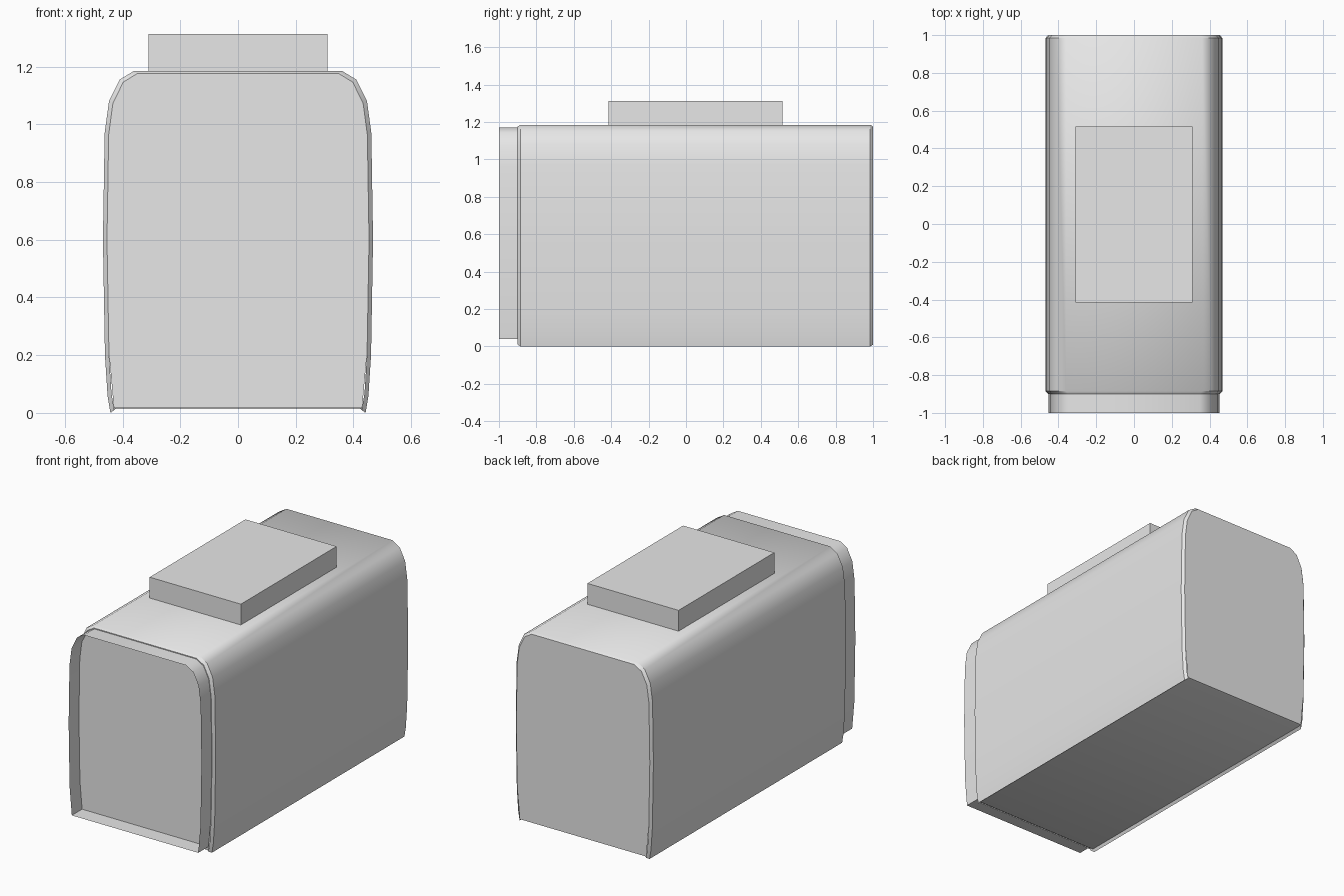
import bpy, bmesh

cube = bpy.data.objects.get("Cube")
if cube:
    bpy.data.objects.remove(cube, do_unlink=True)

# One plain grey for everything
grey = bpy.data.materials.new("light_grey")
grey.use_nodes = True
COLOUR = (0.8, 0.8, 0.8, 1)
grey.diffuse_color = COLOUR
grey.node_tree.nodes["Principled BSDF"].inputs["Base Color"].default_value = COLOUR

MID = 0.6  # height the cross-sections are scaled about

# Right half of the cross-section, from the lower lip up to the rounded shoulder
HALF = [(0.43, 0.015), (0.442, 0.0), (0.452, 0.06), (0.461, 0.2), (0.468, 0.6),
        (0.462, 0.97), (0.447, 1.08), (0.41, 1.155), (0.36, 1.185)]


def mirrored(half):
    return half + [(-x, z) for x, z in reversed(half)]


def scaled(half, sx, sz):
    return [(x * sx, MID + (z - MID) * sz) for x, z in half]


def finish(name, bm, smooth=True):
    mesh = bpy.data.meshes.new(name)
    bm.to_mesh(mesh)
    bm.free()
    mesh.materials.append(grey)
    obj = bpy.data.objects.new(name, mesh)
    bpy.context.collection.objects.link(obj)
    if smooth:
        bpy.ops.object.select_all(action='DESELECT')
        obj.select_set(True)
        bpy.context.view_layer.objects.active = obj
        bpy.ops.object.shade_smooth_by_angle(angle=0.6)
    return obj


def tube(name, rings):
    """Open skin through (y, half profile) rings, running front to back."""
    bm = bmesh.new()
    loops = [[bm.verts.new((x, y, z)) for x, z in mirrored(half)] for y, half in rings]
    for a, b in zip(loops, loops[1:]):
        for i in range(len(a)):
            j = (i + 1) % len(a)
            bm.faces.new((a[i], b[i], b[j], a[j]))
    return finish(name, bm)


def panel(name, y, half, facing_front):
    bm = bmesh.new()
    verts = [bm.verts.new((x, y, z)) for x, z in mirrored(half)]
    bm.faces.new(verts if facing_front else verts[::-1])
    return finish(name, bm, smooth=False)


# Main housing with softened ends
inset = scaled(HALF, 0.97, 0.984)
tube("housing", [(-0.9, inset), (-0.885, HALF), (0.985, HALF), (1.0, inset)])

# End panels: straight lower corners leave a small gap beside the lip
flat_end = [(0.43, 0.017)] + inset[3:]
panel("front_panel", -0.9, flat_end, True)
panel("back_panel", 1.0, flat_end, False)

# Thin open rim around the recessed front panel
rim = [(0.43, 0.04)] + scaled(HALF[3:], 0.965, 0.975)
tube("front_rim", [(-1.0, rim), (-0.9, rim)])

# Raised block on top
bm = bmesh.new()
bmesh.ops.create_cube(bm, size=1)
bmesh.ops.scale(bm, vec=(0.62, 0.93, 0.13), verts=bm.verts)
bmesh.ops.translate(bm, vec=(0, 0.05, 1.248), verts=bm.verts)
finish("top_block", bm, smooth=False)
